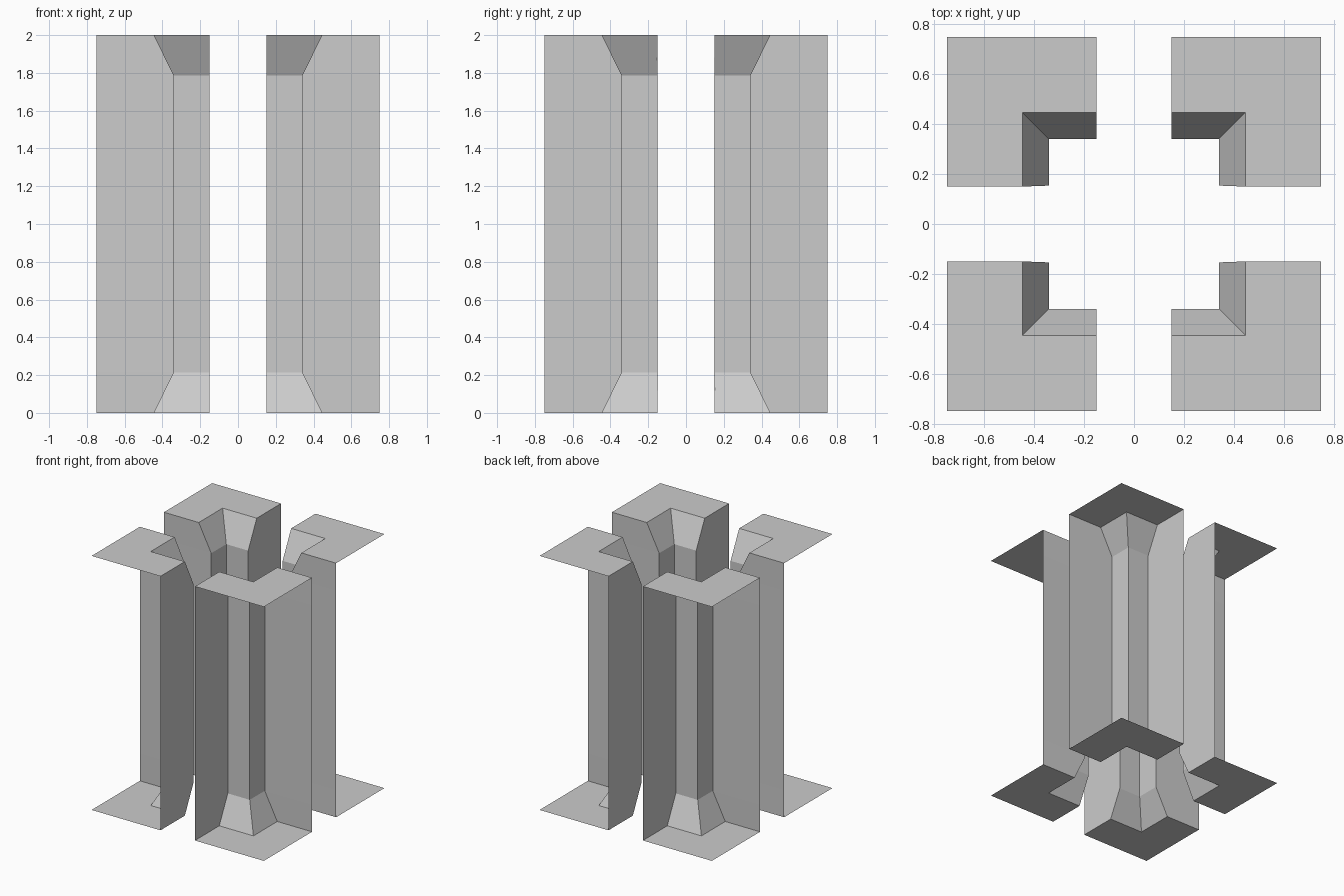
import bpy, bmesh, math

if "Cube" in bpy.data.objects:
    bpy.data.objects.remove(bpy.data.objects["Cube"])

OUT, GAP, H = 0.75, 0.15, 2.0
# (height, notch corner position, notch end position) up the pillar
SECTIONS = [(0, 0.447, 0.15), (0.215, 0.341, 0.154),
            (H - 0.215, 0.341, 0.154), (H, 0.447, 0.15)]


def corner_pillar(name, sx, sy):
    """L-shaped pillar shell, open on its two outer sides."""
    bm = bmesh.new()

    def vert(x, y, z):
        return bm.verts.new((sx * x, sy * y, z))

    def face(verts):
        bm.faces.new(verts if sx * sy > 0 else verts[::-1])

    # inner and gap-side walls, lofted through the sections
    rows = [[vert(x, y, z) for x, y in
             [(GAP, OUT), (GAP, n), (n, n), (n, end), (OUT, GAP)]]
            for z, n, end in SECTIONS]
    for a, b in zip(rows, rows[1:]):
        for i in range(4):
            # the outer edges of the end walls run straight up
            face([a[i], a[i + 1], b[i + 1], b[i]])

    # L-shaped bottom and top plates
    face((rows[0] + [vert(OUT, OUT, 0)])[::-1])
    face(rows[-1] + [vert(OUT, OUT, H)])

    # merge flat wall strips into single faces
    bmesh.ops.dissolve_limit(bm, angle_limit=math.radians(2),
                             verts=bm.verts[:], edges=bm.edges[:])
    mesh = bpy.data.meshes.new(name)
    bm.to_mesh(mesh)
    bm.free()
    bpy.context.collection.objects.link(bpy.data.objects.new(name, mesh))


# four mirrored corners
for sy, depth in ((-1, "front"), (1, "back")):
    for sx, side in ((-1, "left"), (1, "right")):
        corner_pillar(f"{depth}_{side}_pillar", sx, sy)
